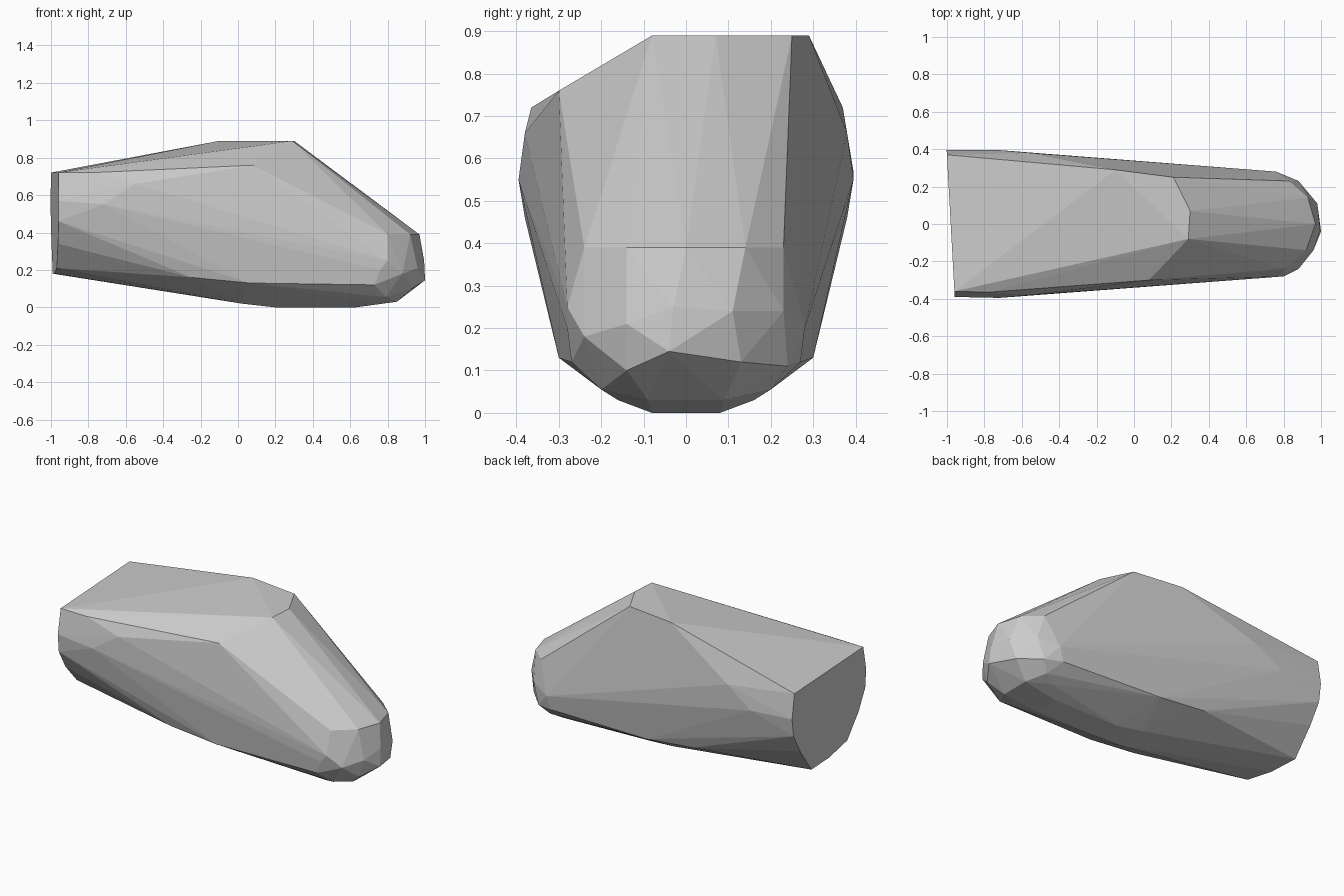
import bpy
import bmesh

cube = bpy.data.objects.get("Cube")
if cube:
    bpy.data.objects.remove(cube, do_unlink=True)


def make_material(name, colour):
    material = bpy.data.materials.new(name)
    material.use_nodes = True
    material.diffuse_color = colour
    material.node_tree.nodes["Principled BSDF"].inputs["Base Color"].default_value = colour
    return material


def faceted_hull(name, points, material):
    """Wrap a faceted convex skin around section points given in hundredths."""
    bm = bmesh.new()
    for point in points:
        bm.verts.new([value / 100 for value in point])
    result = bmesh.ops.convex_hull(bm, input=bm.verts)
    unused = {e for key in ("geom_interior", "geom_unused") for e in result[key]
              if isinstance(e, bmesh.types.BMVert)}
    bmesh.ops.delete(bm, geom=list(unused), context="VERTS")
    bmesh.ops.recalc_face_normals(bm, faces=bm.faces)
    mesh = bpy.data.meshes.new(name)
    bm.to_mesh(mesh)
    bm.free()
    mesh.materials.append(material)
    obj = bpy.data.objects.new(name, mesh)
    bpy.context.collection.objects.link(obj)
    return obj


def both_sides(points):
    """Repeat points on the front and back sides."""
    return [(x, side * y, z) for x, y, z in points for side in (-1, 1)]


# Slanted flat end: an outline of y and z pairs on a leaning plane
end_outline = [(-36, 72), (-39, 57), (-38, 46), (-31, 34), (-19, 21), (0, 18),
               (19, 18), (31, 34), (38, 46), (39.5, 57), (37, 72)]
flat_end = [(-98 - 0.055 * y, y, z) for y, z in end_outline]

# Raised top plateau and the lower front shoulder
plateau = [(-10, 29, 89), (21, 25, 89), (30, 7, 89), (29, -8, 89)]
shoulder = [(-78, -36.5, 72), (8, -30, 76)]

# Bulging flanks and the gently curved underside
flanks = both_sides([(-72, 39.5, 55), (-55, 38, 66), (-25, 30, 16),
                     (6, 30, 13), (76, 28, 20), (73, 27, 12)])
underside = both_sides([(2, 10, 2), (20, 8, 0), (63, 8, 0), (72, 16, 3),
                        (79, 20, 5.5), (85, 9, 3)])

# Rounded nose: upper rim, middle ring and lower ring
upper_rim = [(80, -24, 39), (92, -14, 39), (97, 0, 39), (93, 14, 39), (83, 23, 39)]
middle_ring = [(80, -28, 25), (88, -24, 18), (96, -14, 21), (99.5, -3, 25),
               (98, 11, 24), (88, 23, 24)]
lower_ring = [(93, -14, 10), (100, -4, 14.5), (95, 13, 12), (84, 24, 11)]

stone_grey = make_material("stone_grey", (0.6, 0.6, 0.6, 1))
faceted_hull("boulder", flat_end + plateau + shoulder + flanks + underside
             + upper_rim + middle_ring + lower_ring, stone_grey)
